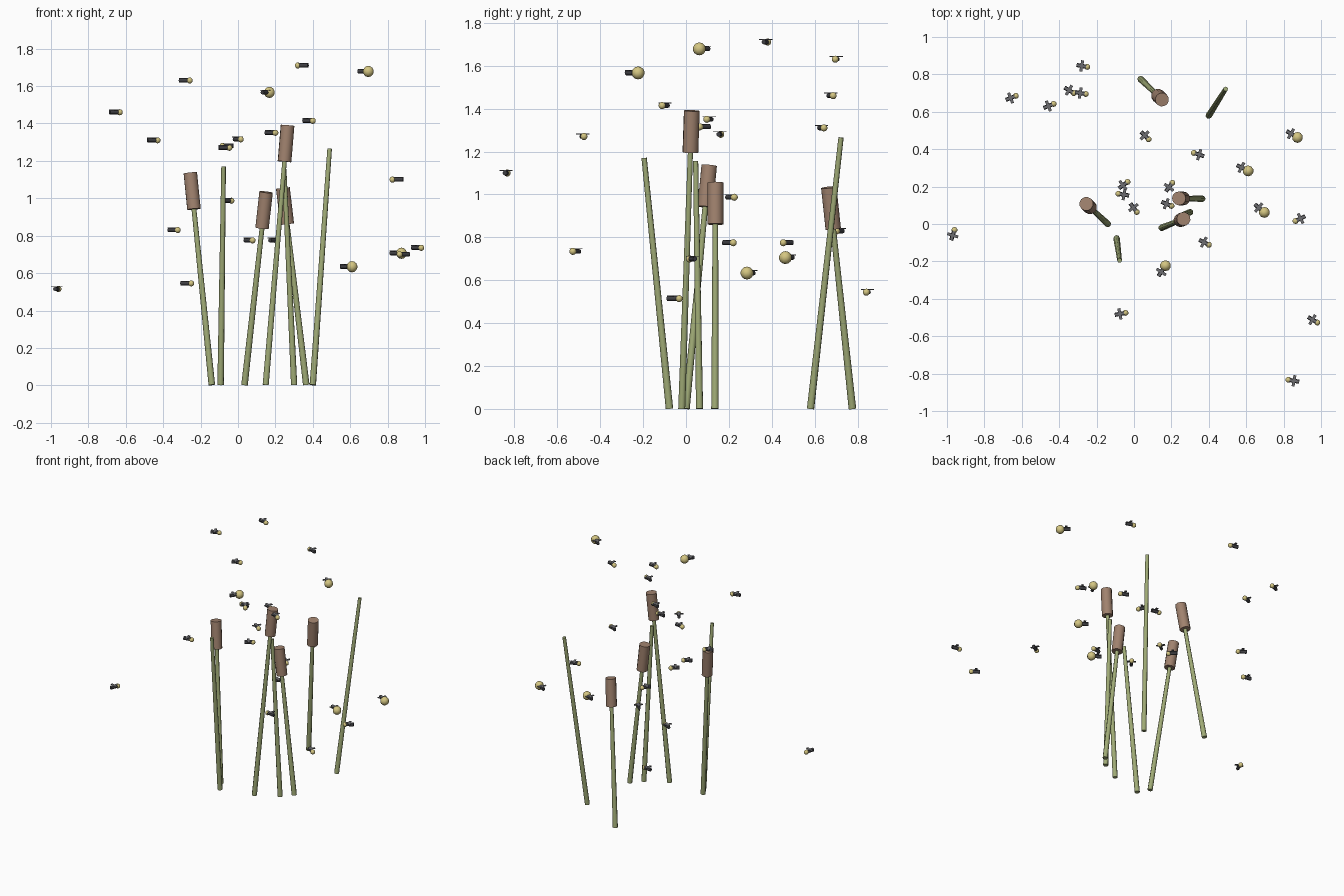
import bpy, math
from mathutils import Vector, Matrix

if "Cube" in bpy.data.objects:
    bpy.data.objects.remove(bpy.data.objects["Cube"])


def material(name, rgb):
    m = bpy.data.materials.new(name)
    lin = [((c / 255 + 0.055) / 1.055) ** 2.4 for c in rgb]
    m.diffuse_color = (*lin, 1)
    m.use_nodes = True
    m.node_tree.nodes["Principled BSDF"].inputs["Base Color"].default_value = m.diffuse_color
    return m


GREEN = material("reed green", (160, 171, 118))
BROWN = material("cattail brown", (160, 130, 110))
GLOW = material("glow yellow", (212, 198, 130))
DARK = material("body charcoal", (62, 62, 66))
GREY = material("wing grey", (108, 108, 112))


def finish(name, mat, smooth=True):
    ob = bpy.context.object
    ob.name = name
    ob.data.materials.append(mat)
    if smooth:
        bpy.ops.object.shade_smooth_by_angle(angle=math.radians(50))
    return ob


def rod(name, a, b, r1, r2, sides, mat):
    """Tapered cylinder running from point a to point b."""
    d = b - a
    bpy.ops.mesh.primitive_cone_add(
        vertices=sides, radius1=r1, radius2=r2, depth=d.length,
        location=(a + b) / 2, rotation=d.to_track_quat('Z', 'Y').to_euler())
    return finish(name, mat)


# Reeds: base x, base y, top x, top y, top z, has a seed head
REEDS = [
    (-0.14, 0.0, -0.255, 0.108, 1.135, True),
    (0.035, 0.775, 0.15, 0.665, 1.033, True),
    (0.148, -0.02, 0.265, 0.027, 1.39, True),
    (0.365, 0.135, 0.24, 0.137, 1.055, True),
    (-0.093, -0.077, -0.077, -0.195, 1.17, False),
    (0.30, 0.063, 0.247, 0.045, 1.155, False),
    (0.40, 0.58, 0.49, 0.722, 1.265, False),
]
for bx, by, tx, ty, tz, has_head in REEDS:
    base, top = Vector((bx, by, 0.002)), Vector((tx, ty, tz))
    axis = (top - base).normalized()
    end = top - axis * 0.1 if has_head else top
    rod("reed_stem", base, end, 0.0175, 0.0125, 8, GREEN)
    if has_head:
        rod("seed_head", top - axis * 0.195, top, 0.037, 0.037, 12, BROWN)

# Fireflies: glow x, y, z and heading in degrees
SMALL = [
    (-0.25, 0.84, 0.545, -10), (-0.632, 0.685, 1.46, 22),
    (-0.43, 0.642, 1.31, 22), (-0.322, 0.70, 0.83, -31),
    (-0.258, 0.695, 1.63, -10), (0.078, 0.453, 0.775, -45),
    (0.32, 0.38, 1.71, 162), (0.864, 0.016, 0.70, 207),
    (0.205, 0.22, 0.775, 53), (0.2, 0.097, 1.35, -22),
    (0.015, 0.064, 1.315, -53), (-0.035, 0.225, 0.987, 37),
    (-0.083, 0.162, 1.28, 170), (-0.046, -0.475, 1.27, 11),
    (0.40, -0.111, 1.414, -27), (0.98, -0.527, 0.735, -31),
    (0.826, -0.833, 1.10, 170), (-0.96, -0.032, 0.515, 72),
]
LARGE = [
    (0.874, 0.463, 0.706, -30), (0.61, 0.284, 0.634, -27),
    (0.697, 0.062, 1.678, -40), (0.168, -0.223, 1.566, 56),
]


def firefly(x, y, z, heading, radius, offset):
    angle = math.radians(heading)
    forward = Vector((math.cos(angle), math.sin(angle), 0))
    glow = Vector((x, y, z))
    mid = glow - forward * offset
    # glowing tail
    bpy.ops.mesh.primitive_uv_sphere_add(segments=10, ring_count=7,
                                         radius=radius, location=glow)
    finish("firefly_glow", GLOW)
    # dark body
    rod("firefly_body", mid - forward * 0.028, mid + forward * 0.028,
        0.011, 0.011, 8, DARK)
    # crossed wing plates lying on the body
    for length, width, turn in ((0.06, 0.016, math.pi / 2), (0.056, 0.016, 0)):
        bpy.ops.mesh.primitive_cube_add(size=1)
        ob = finish("firefly_wing", GREY, False)
        ob.data.transform(Matrix.Diagonal((length, width, 0.004, 1)))
        ob.rotation_euler.z = angle + turn
        ob.location = mid + Vector((0, 0, 0.012))


for bug in SMALL:
    firefly(*bug, 0.0165, 0.03)
for bug in LARGE:
    firefly(*bug, 0.03, 0.04)
